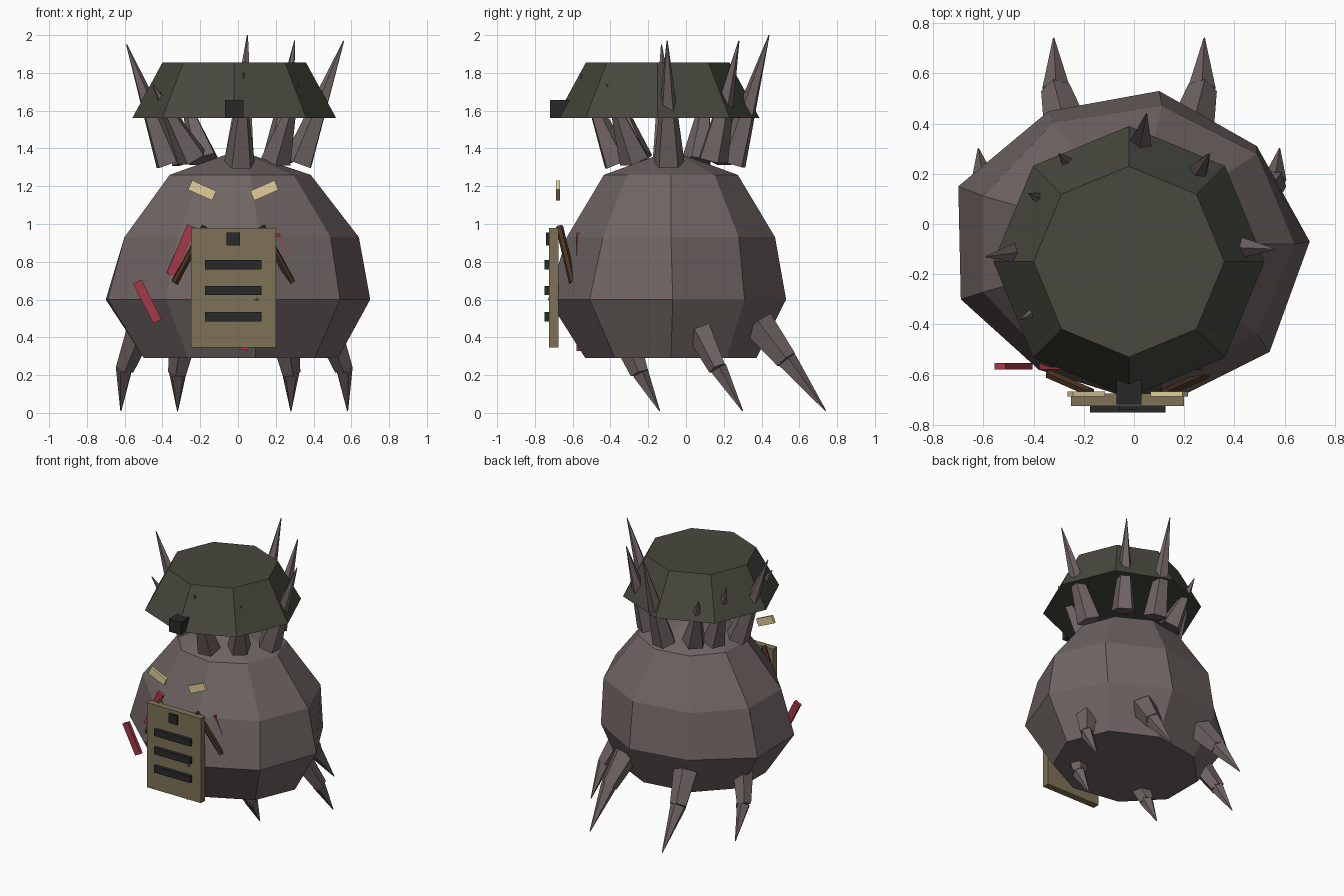
import bpy, bmesh, math
from mathutils import Vector

if "Cube" in bpy.data.objects:
    bpy.data.objects.remove(bpy.data.objects["Cube"])


def mat(name, r, g, b):
    m = bpy.data.materials.new(name)
    m.diffuse_color = (r, g, b, 1)
    m.use_nodes = True
    m.node_tree.nodes["Principled BSDF"].inputs["Base Color"].default_value = m.diffuse_color
    return m


HIDE = mat("hide", 0.16, 0.13, 0.125)
FELT = mat("olive_felt", 0.065, 0.065, 0.05)
DARK = mat("dark", 0.022, 0.022, 0.022)
WOOD = mat("board_tan", 0.21, 0.17, 0.095)
PALE = mat("pale_yellow", 0.75, 0.62, 0.32)
RED = mat("red", 0.38, 0.04, 0.065)
STRAP = mat("strap_brown", 0.07, 0.035, 0.018)


def add(name, bm, m):
    bmesh.ops.recalc_face_normals(bm, faces=bm.faces)
    me = bpy.data.meshes.new(name)
    bm.to_mesh(me)
    bm.free()
    me.materials.append(m)
    ob = bpy.data.objects.new(name, me)
    bpy.context.collection.objects.link(ob)
    return ob


def cone(name, a, b, r1, r2, m, sides=5):
    a, b = Vector(a), Vector(b)
    bm = bmesh.new()
    bmesh.ops.create_cone(bm, cap_ends=True, segments=sides, radius1=r1,
                          radius2=r2, depth=(b - a).length)
    ob = add(name, bm, m)
    ob.location = (a + b) / 2
    ob.rotation_euler = (b - a).to_track_quat('Z', 'Y').to_euler()
    return ob


def box(name, c, size, m, tilt=0):
    bm = bmesh.new()
    bmesh.ops.create_cube(bm, size=1)
    bmesh.ops.scale(bm, vec=size, verts=bm.verts)
    ob = add(name, bm, m)
    ob.location = c
    ob.rotation_euler.y = math.radians(tilt)
    return ob


# Lumpy nine-sided body: z, x radius, y radius per ring
CY = -0.08
RINGS = [(0.29, 0.53, 0.46), (0.60, 0.70, 0.62), (0.93, 0.64, 0.56), (1.26, 0.385, 0.36)]
# widest ring is uneven
BELLY = [(0.70, -0.07), (0.49, 0.31), (0.10, 0.53), (-0.34, 0.45), (-0.70, 0.15),
         (-0.69, -0.30), (-0.38, -0.58), (0.10, -0.73), (0.54, -0.51)]
bm = bmesh.new()
loops = []
for i, (z, rx, ry) in enumerate(RINGS):
    ring = []
    for k in range(9):
        t = math.tau * k / 9
        x, y = (BELLY[k] if i == 1 else (rx * math.cos(t), CY + ry * math.sin(t)))
        ring.append(bm.verts.new((x, y, z)))
    loops.append(ring)
bm.faces.new(loops[0])
peak = bm.verts.new((0, CY, 1.39))
for k in range(9):
    n = (k + 1) % 9
    for lo, hi in zip(loops, loops[1:]):
        bm.faces.new((lo[k], lo[n], hi[n], hi[k]))
    bm.faces.new((loops[-1][k], loops[-1][n], peak))
add("body", bm, HIDE)

# Six legs, each a stubby thigh and a pointed shin
LEGS = [("front", (0.27, -0.31, 0.38), (0.30, -0.245, 0.21), (0.30, -0.14, 0.01), 0.075),
        ("middle", (0.50, 0.07, 0.44), (0.58, 0.17, 0.235), (0.60, 0.30, 0.01), 0.075),
        ("back", (0.25, 0.38, 0.47), (0.29, 0.53, 0.28), (0.30, 0.74, 0.01), 0.09)]
for side, s in (("right", 1), ("left", -1)):
    for name, a, b, c, r in LEGS:
        hip, knee, tip = (Vector((s * p[0] - 0.02, p[1], p[2])) for p in (a, b, c))
        cone(f"{name}_{side}_thigh", hip, knee, r, r * 0.68, HIDE)
        cone(f"{name}_{side}_shin", knee, tip, r * 0.64, 0.003, HIDE)

# Crown of quills around the neck: base, tip
QUILLS = [((0.32, -0.09, 1.32), (0.56, -0.10, 1.97)),
          ((0.21, 0.14, 1.34), (0.30, 0.28, 1.97)),
          ((0.01, 0.24, 1.32), (0.05, 0.44, 2.00)),
          ((-0.18, 0.16, 1.34), (-0.30, 0.28, 1.72)),
          ((-0.27, 0.06, 1.33), (-0.42, 0.12, 1.79)),
          ((-0.36, -0.10, 1.32), (-0.59, -0.13, 1.95)),
          ((-0.24, -0.26, 1.35), (-0.45, -0.38, 1.74)),
          ((0.01, -0.36, 1.32), (0.03, -0.56, 1.80)),
          ((0.20, -0.27, 1.34), (0.32, -0.42, 1.74))]
for i, (a, b) in enumerate(QUILLS):
    cone(f"quill_{i + 1}", a, b, 0.085, 0.003, HIDE)

# Eight-sided hat with a square badge
cone("hat", (-0.02, -0.15, 1.56), (-0.02, -0.15, 1.855), 0.54, 0.38, FELT, 8)
box("hat_badge", (-0.02, -0.67, 1.608), (0.10, 0.10, 0.095), DARK)

# Slanted eyes
for side, s in (("right", 1), ("left", -1)):
    box(f"{side}_eye", (-0.025 + s * 0.165, -0.677, 1.178), (0.14, 0.02, 0.055), PALE, -24 * s)

# Hanging board with bars and straps
box("board", (-0.025, -0.70, 0.6625), (0.45, 0.05, 0.635), WOOD)
for i, z in enumerate((0.785, 0.648, 0.51)):
    box(f"board_bar_{i + 1}", (-0.025, -0.732, z), (0.30, 0.036, 0.05), DARK)
box("board_stud", (-0.025, -0.725, 0.92), (0.07, 0.03, 0.07), DARK)
for side, s in (("right", 1), ("left", -1)):
    cone(f"{side}_strap", (-0.025 + s * 0.15, -0.67, 0.985),
         (-0.025 + s * 0.31, -0.60, 0.69), 0.02, 0.02, STRAP, 6)

# Red stripes across the belly
for i, (x, z, length, tilt) in enumerate(((-0.48, 0.59, 0.235, -27), (-0.30, 0.86, 0.28, 23),
                                          (0.23, 0.86, 0.18, -25), (0.05, 0.44, 0.22, 12))):
    box(f"red_stripe_{i + 1}", (x, -0.567, z), (0.05, 0.025, length), RED, tilt)
